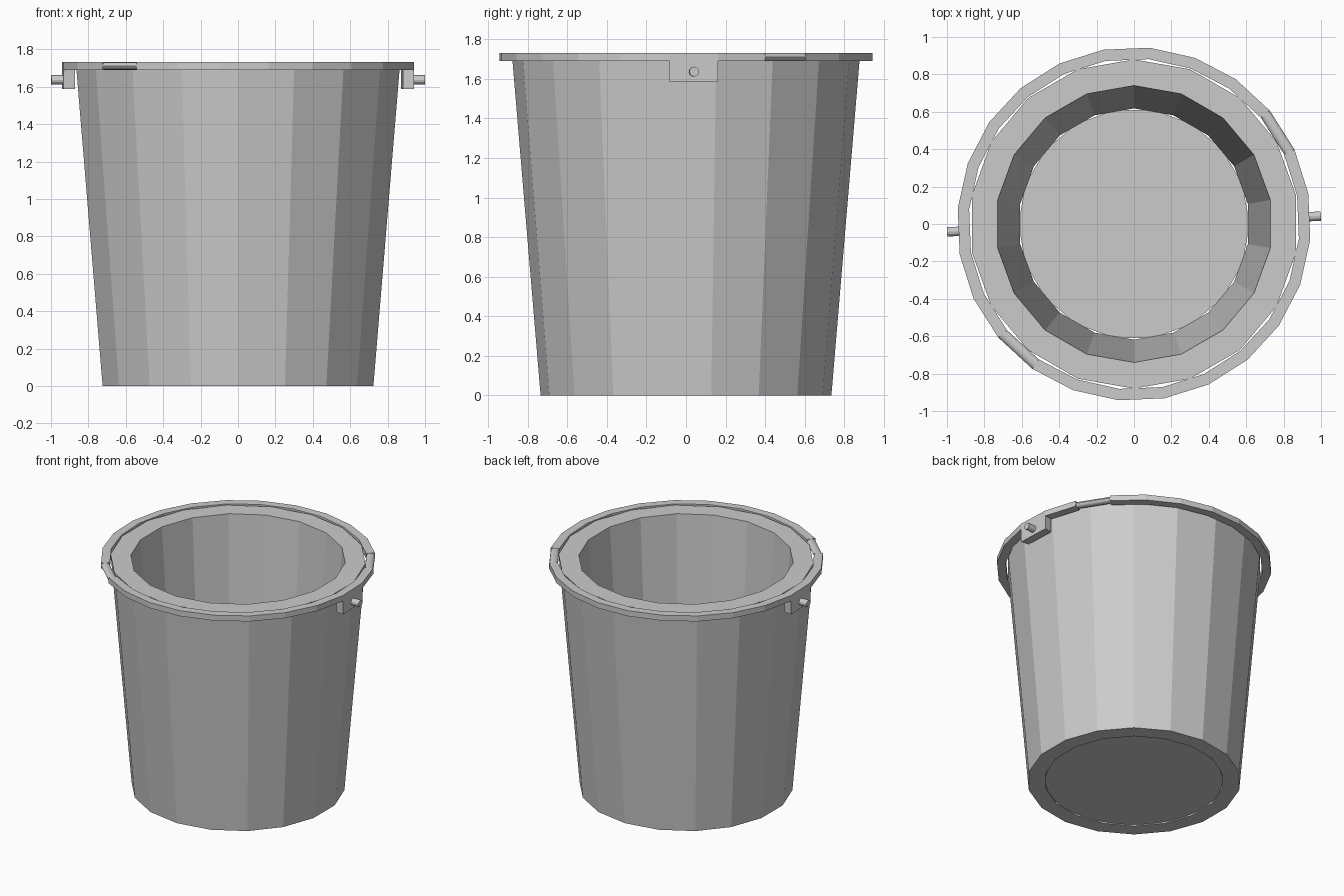
import bpy, bmesh
from math import sin, cos, pi, radians
from mathutils import Matrix, Vector

old = bpy.data.objects.get("Cube")
if old:
    bpy.data.objects.remove(old, do_unlink=True)

grey = bpy.data.materials.new("light_grey")
grey.use_nodes = True
colour = (0.6, 0.6, 0.6, 1)
grey.diffuse_color = colour
grey.node_tree.nodes["Principled BSDF"].inputs["Base Color"].default_value = colour


def finish(name, bm):
    bmesh.ops.recalc_face_normals(bm, faces=bm.faces)
    mesh = bpy.data.meshes.new(name)
    bm.to_mesh(mesh)
    bm.free()
    mesh.materials.append(grey)
    obj = bpy.data.objects.new(name, mesh)
    bpy.context.collection.objects.link(obj)
    return obj


def sweep(name, profile, angles, closed=False):
    """Sweep a closed (radius, height) profile around z through the angles."""
    bm = bmesh.new()
    loops = [[bm.verts.new((r * cos(a), r * sin(a), z)) for r, z in profile]
             for a in map(radians, angles)]
    pairs = list(zip(loops, loops[1:]))
    if closed:
        pairs.append((loops[-1], loops[0]))
    else:
        bm.faces.new(loops[0])
        bm.faces.new(loops[-1])
    n = len(profile)
    for p, q in pairs:
        for i in range(n):
            j = (i + 1) % n
            bm.faces.new((p[i], p[j], q[j], q[i]))
    return finish(name, bm)


def rect(r0, r1, z0, z1):
    return [(r0, z0), (r1, z0), (r1, z1), (r0, z1)]


# Thick tapered wall with 18 flat sides
SIDES = 18
TOP = 1.725
FLOOR_R = 0.618
wall = sweep("bucket_wall", [(0.735, 0), (0.88, TOP), (0.74, TOP), (FLOOR_R, 0)],
             [90 + i * 360 / SIDES for i in range(SIDES)], closed=True)

# Thin floor, slightly recessed
bm = bmesh.new()
bmesh.ops.create_cone(bm, cap_ends=True, segments=SIDES, radius1=FLOOR_R,
                      radius2=FLOOR_R, depth=0.01,
                      matrix=Matrix.Translation((0, 0, 0.012)) @ Matrix.Rotation(pi / 2, 4, "Z"))
floor = finish("bucket_floor", bm)

# Rim hoop of 24 segments, interrupted by two rounded grips
STEP, TURN = 15, 9.9
R0, R1, Z0, Z1 = 0.885, 0.946, 1.69, 1.732


def at(i):
    return TURN + i * STEP


GRIPS = (1, 14)
for name, first, last in (("hoop_left", 2, 14), ("hoop_right", 15, 25)):
    sweep(name, rect(R0, R1, Z0, Z1), [at(i) for i in range(first, last + 1)])

oval = [((R0 + R1) / 2 + (R1 - R0) / 2 * cos(t * pi / 6),
         (Z0 + Z1) / 2 + (Z1 - Z0) / 2 * sin(t * pi / 6)) for t in range(12)]
for i in GRIPS:
    grip = sweep("hoop_grip", oval, [at(i), at(i + 1)])
    bpy.ops.object.select_all(action="DESELECT")
    bpy.context.view_layer.objects.active = grip
    grip.select_set(True)
    bpy.ops.object.shade_smooth_by_angle(angle=radians(40))

# Side lugs hanging under the hoop, each with a pivot pin
for side, i in (("left", -1), ("right", 11)):
    sweep(side + "_lug", rect(R0, R1, 1.588, Z0), [at(i), at(i + 1)])
    a = radians(at(i) + STEP / 2)
    out = Vector((cos(a), sin(a), 0))
    bm = bmesh.new()
    bmesh.ops.create_cone(
        bm, cap_ends=True, segments=12, radius1=0.025, radius2=0.025, depth=0.08,
        matrix=Matrix.Translation(out * 0.96 + Vector((0, 0, 1.637)))
        @ out.to_track_quat("Z", "Y").to_matrix().to_4x4())
    finish(side + "_pivot_pin", bm)
